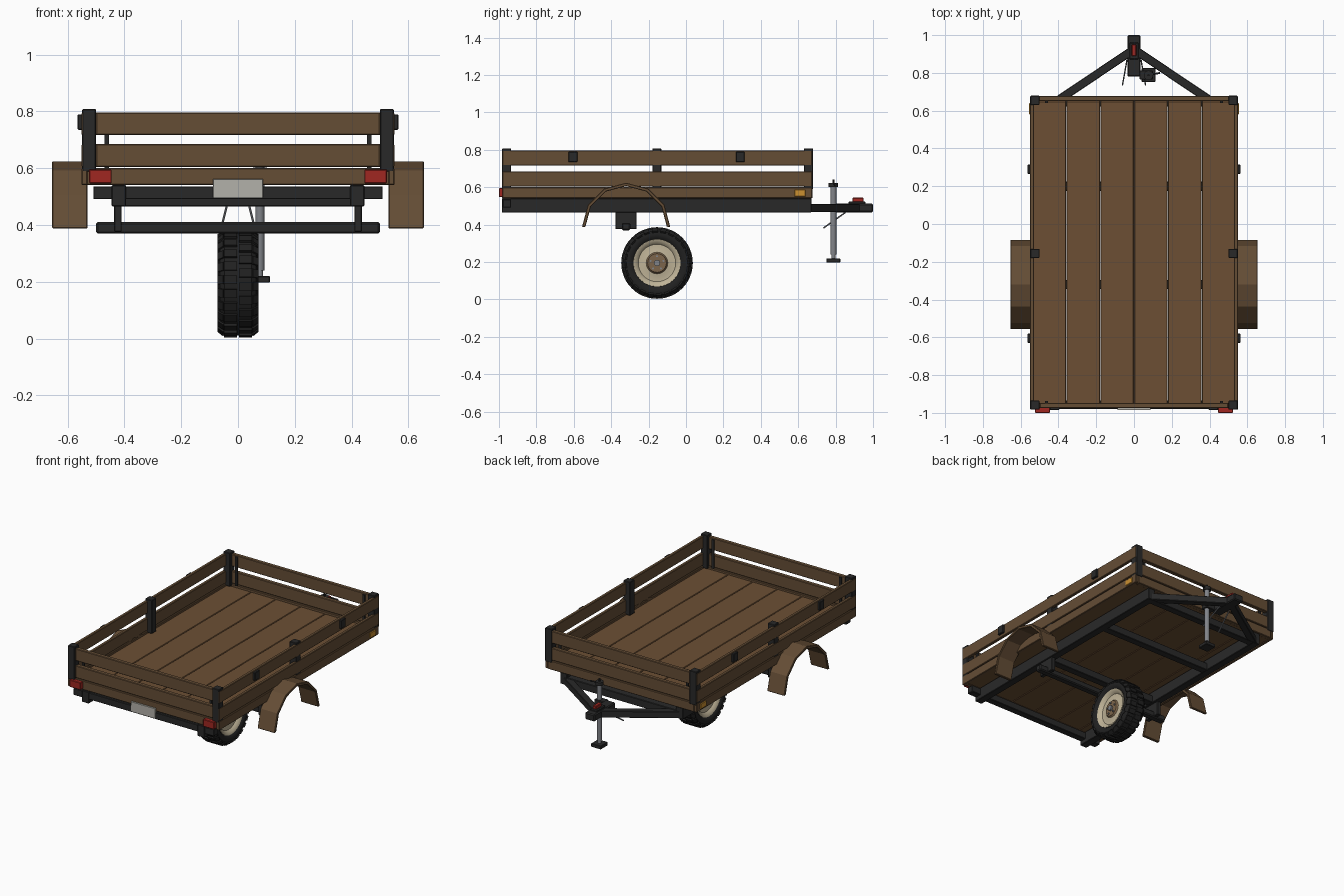
import bpy, bmesh
from math import sin, cos, pi, radians
from mathutils import Vector, Matrix

if "Cube" in bpy.data.objects:
    bpy.data.objects.remove(bpy.data.objects["Cube"])


def mat(name, r, g, b):
    m = bpy.data.materials.new(name)
    m.diffuse_color = (r, g, b, 1)
    m.use_nodes = True
    m.node_tree.nodes["Principled BSDF"].inputs["Base Color"].default_value = m.diffuse_color
    return m


WOOD = mat("wood", .15, .078, .034)
SIDE = mat("side_wood", .13, .075, .036)
DARK = mat("dark_steel", .022, .022, .022)
RUBBER = mat("rubber", .015, .015, .015)
CREAM = mat("cream_rim", .52, .45, .31)
HUB = mat("hub_brown", .2, .13, .07)
STEEL = mat("steel", .22, .23, .25)
RED = mat("red", .35, .02, .015)
AMBER = mat("amber", .6, .28, .03)
PLATE = mat("plate", .45, .44, .4)


def finish(name, bm, m, bevel=0, smooth=False):
    bmesh.ops.recalc_face_normals(bm, faces=bm.faces[:])
    me = bpy.data.meshes.new(name)
    bm.to_mesh(me)
    bm.free()
    me.materials.append(m)
    ob = bpy.data.objects.new(name, me)
    bpy.context.collection.objects.link(ob)
    if bevel:
        mod = ob.modifiers.new("bevel", 'BEVEL')
        mod.width, mod.segments = bevel, 1
    if smooth:
        bpy.ops.object.select_all(action='DESELECT')
        ob.select_set(True)
        bpy.context.view_layer.objects.active = ob
        bpy.ops.object.shade_smooth_by_angle(angle=radians(35))
    return ob


def box(name, x, y, z, m, bevel=.003):
    """Box from (min, max) ranges."""
    bm = bmesh.new()
    c = Vector([(a + b) / 2 for a, b in (x, y, z)])
    s = [b - a for a, b in (x, y, z)]
    bmesh.ops.create_cube(bm, size=1, matrix=Matrix.Translation(c) @ Matrix.Diagonal((*s, 1)))
    return finish(name, bm, m, bevel)


def pair(name, x, y, z, m, bevel=.003):
    """Box on the right side and its mirror image on the left."""
    box("right_" + name, x, y, z, m, bevel)
    box("left_" + name, (-x[1], -x[0]), y, z, m, bevel)


def rod(name, a, b, r, m, n=12):
    a, b = Vector(a), Vector(b)
    rot = (b - a).to_track_quat('Z', 'Y').to_matrix().to_4x4()
    bm = bmesh.new()
    bmesh.ops.create_cone(bm, cap_ends=True, segments=n, radius1=r, radius2=r,
                          depth=(b - a).length, matrix=Matrix.Translation((a + b) / 2) @ rot)
    return finish(name, bm, m, 0, n > 4)


def lathe(name, prof, c, m, n=32):
    """Revolve (x, radius) points about an x-parallel axle."""
    bm = bmesh.new()
    vs = [bm.verts.new((x, c[1], c[2] + r)) for x, r in prof]
    es = [bm.edges.new(e) for e in zip(vs, vs[1:])]
    bmesh.ops.spin(bm, geom=vs + es, cent=c, axis=(1, 0, 0), angle=2 * pi, steps=n)
    bmesh.ops.remove_doubles(bm, verts=bm.verts[:], dist=1e-4)
    return finish(name, bm, m, 0, True)


# plank deck
for i in range(6):
    x = -.537 + i * .179
    box(f"deck_plank_{i}", (x + .001, x + .178), (-.95, .65), (.545, .585), WOOD)

# skirt and side boards: lower skirt, middle board, top board
levels = {"skirt": (.541, .6), "middle_board": (.605, .685), "top_board": (.717, .796)}
for n, z in levels.items():
    w = .545 if n == "skirt" else .499
    pair(n, (.53, .551), (-.982, .675), z, SIDE)
    box("tailgate_" + n, (-w, w), (-.975, -.947), z, SIDE)
    box("headboard_" + n, (-.53, .53), (.65, .677), z, SIDE)
pair("tailgate_batten", (.455, .47), (-.947, -.938), (.6, .79), DARK, 0)
pair("headboard_batten", (.455, .47), (.64, .65), (.6, .79), DARK, 0)

# stake posts and outside clamps
for n, y in (("rear", (-.983, -.935)), ("middle", (-.18, -.132)), ("fore", (.63, .679))):
    pair(n + "_post", (.5, .5495), y, (.588, .808), DARK)
for n, y in (("rear", -.605), ("fore", .29)):
    pair(n + "_clamp", (.545, .565), (y - .024, y + .024), (.735, .79), DARK)

# chassis
pair("chassis_rail", (.395, .445), (-.985, .67), (.465, .541), DARK)
box("rear_beam", (-.51, .51), (-.98, -.935), (.491, .536), DARK)
for i, y in enumerate((-.32, .2, .645)):
    box(f"cross_member_{i}", (-.4, .4), (y - .024, y + .024), (.466, .515), DARK)

# axle and hanger plates
box("axle", (-.5, .5), (-.342, -.298), (.37, .41), DARK, .006)
pair("axle_hanger", (.41, .437), (-.377, -.264), (.376, .468), DARK)

# lights and number plate
pair("tail_light", (.445, .525), (-1, -.97), (.547, .595), RED)
pair("side_marker", (.545, .556), (.58, .64), (.55, .587), AMBER)
box("rear_plate", (-.088, .088), (-.985, -.973), (.496, .562), PLATE, .001)

# arched mudguards
for s, side in ((1, "right"), (-1, "left")):
    bm = bmesh.new()
    rows = []
    for k in range(7):
        a = pi * k / 6
        rows.append([[bm.verts.new((s * x, -.32 + r * cos(a), .388 + r * sin(a)))
                      for x, r in ((.53, .236), (.655, .236), (.655, .218), (.53, .218))]][0])
    for p, q in zip(rows, rows[1:]):
        for j in range(4):
            bm.faces.new((p[j], p[(j + 1) % 4], q[(j + 1) % 4], q[j]))
    bm.faces.new(rows[0])
    bm.faces.new(rows[-1])
    finish(side + "_mudguard", bm, SIDE, .003)

# drawbar arms
for s, side in ((1, "right"), (-1, "left")):
    d = (Vector((0, .925, 0)) - Vector((s * .41, .65, 0)))
    bm = bmesh.new()
    place = (Matrix.Translation((s * .205, .7875, .489))
             @ Matrix.Rotation(Vector((1, 0)).angle_signed(d.xy) * -1, 4, 'Z'))
    bmesh.ops.create_cube(bm, size=1, matrix=place @ Matrix.Diagonal((d.length, .044, .044, 1)))
    finish(side + "_drawbar", bm, DARK, .003)
    rod(side + "_safety_chain", (s * .037, .87, .478), (s * .061, .735, .382), .004, STEEL, 6)

# coupler and release handle
box("coupler", (-.035, .035), (.78, 1), (.466, .512), DARK, .006)
box("coupler_top", (-.025, .025), (.87, .96), (.505, .525), DARK, .005)
box("coupler_handle", (-.012, .012), (.89, .95), (.522, .544), RED)

# parking jack
J = (.077, .788)
rod("jack_tube", (*J, .24), (*J, .605), .016, STEEL, 16)
rod("jack_inner_tube", (*J, .21), (*J, .25), .011, STEEL)
box("jack_foot", (J[0] - .036, J[0] + .036), (J[1] - .037, J[1] + .037), (.197, .22), DARK)
box("jack_bracket", (.03, .1), (.765, .812), (.47, .508), DARK)
rod("jack_cap", (*J, .602), (*J, .624), .025, DARK)
rod("jack_spindle", (*J, .62), (*J, .642), .006, DARK, 8)
rod("jack_crank", (*J, .615), (.137, .8, .615), .005, DARK, 8)

# wheel: tyre, tread blocks, rim, hub
C = (0, -.155, .195)
lathe("tyre", [(-.05, .122), (-.064, .135), (-.069, .155), (-.064, .172), (-.048, .184),
               (.048, .184), (.064, .172), (.069, .155), (.064, .135), (.05, .122), (-.05, .122)], C, RUBBER, 24)
bm = bmesh.new()
for i in range(24):
    for s in (1, -1):
        a = 2 * pi * (i + .25 * s) / 24
        base = Matrix.Translation(C) @ Matrix.Rotation(a, 4, 'X')
        bmesh.ops.create_cube(bm, size=1, matrix=base @ Matrix.Translation((s * .026, 0, .184))
                              @ Matrix.Diagonal((.046, .03, .014, 1)))
        bmesh.ops.create_cube(bm, size=1, matrix=base @ Matrix.Translation((s * .059, 0, .174))
                              @ Matrix.Rotation(s * radians(38), 4, 'Y') @ Matrix.Diagonal((.026, .03, .012, 1)))
finish("tyre_tread", bm, RUBBER)
rim = [(.045, 0), (.045, .055), (.04, .07), (.04, .1), (.056, .113), (.06, .126), (.048, .128)]
lathe("rim", rim + [(-x, r) for x, r in reversed(rim)], C, CREAM)
hub = [(.054, 0), (.054, .05), (.044, .058)]
lathe("hub", hub + [(-x, r) for x, r in reversed(hub)], C, HUB, 24)
rod("hub_cap", (-.066, *C[1:]), (.066, *C[1:]), .017, STEEL, 16)
for i in range(5):
    a = 2 * pi * i / 5 + pi / 2
    y, z = C[1] + .036 * cos(a), C[2] + .036 * sin(a)
    rod(f"wheel_nut_{i}", (-.06, y, z), (.06, y, z), .006, STEEL, 6)
